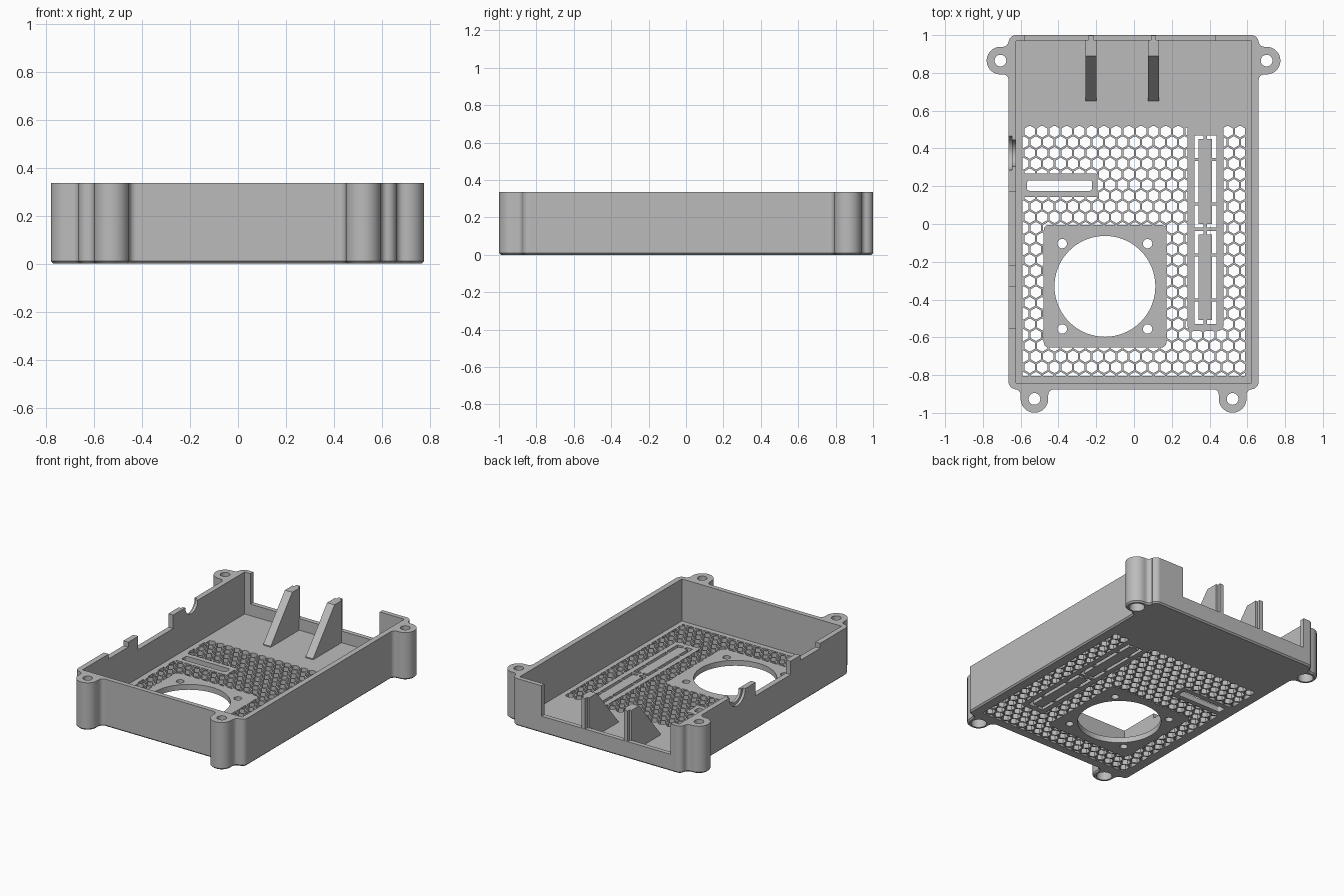
import bpy, bmesh
from math import sin, cos, pi, radians
from mathutils import Vector

old = bpy.data.objects.get("Cube")
if old:
    bpy.data.objects.remove(old, do_unlink=True)

grey = bpy.data.materials.new("matte grey plastic")
grey.use_nodes = True
grey.diffuse_color = (0.5, 0.5, 0.5, 1)
grey.node_tree.nodes["Principled BSDF"].inputs["Base Color"].default_value = (0.5, 0.5, 0.5, 1)

TOP, FLOOR = 0.335, 0.038


# ---------- helpers ----------
def solid(name, outlines, vec, chamfer=0):
    """Extrude one or more closed 3D outlines along vec."""
    bm = bmesh.new()
    for pts in outlines:
        base = bm.faces.new([bm.verts.new(p) for p in pts])
        ext = bmesh.ops.extrude_face_region(bm, geom=[base], use_keep_orig=True)
        new = [g for g in ext["geom"] if isinstance(g, bmesh.types.BMVert)]
        bmesh.ops.translate(bm, verts=new, vec=vec)
    bmesh.ops.recalc_face_normals(bm, faces=bm.faces)
    if chamfer:
        low = [e for e in bm.edges if all(v.co.z < 1e-5 for v in e.verts)]
        bmesh.ops.bevel(bm, geom=low, offset=chamfer, segments=1, affect="EDGES")
    me = bpy.data.meshes.new(name)
    bm.to_mesh(me)
    bm.free()
    me.materials.append(grey)
    ob = bpy.data.objects.new(name, me)
    bpy.context.collection.objects.link(ob)
    return ob


def prism(name, pts, z0, z1, chamfer=0):
    return solid(name, [[(x, y, z0) for x, y in pts]], (0, 0, z1 - z0), chamfer)


def arc(cx, cy, r, a0, a1, n):
    return [(cx + r * cos(radians(a0 + (a1 - a0) * i / n)),
             cy + r * sin(radians(a0 + (a1 - a0) * i / n))) for i in range(n + 1)]


def disc(cx, cy, r, n=32):
    return arc(cx, cy, r, 0, 360, n)[:-1]


def rect(x0, x1, y0, y1, r=0):
    if not r:
        return [(x0, y0), (x1, y0), (x1, y1), (x0, y1)]
    return (arc(x0 + r, y0 + r, r, 180, 270, 8) + arc(x1 - r, y0 + r, r, 270, 360, 8)
            + arc(x1 - r, y1 - r, r, 0, 90, 8) + arc(x0 + r, y1 - r, r, 90, 180, 8))


def activate(ob):
    bpy.ops.object.select_all(action="DESELECT")
    ob.select_set(True)
    bpy.context.view_layer.objects.active = ob


def combine(ob, tool, operation="DIFFERENCE"):
    tool.hide_render = True
    mod = ob.modifiers.new("cut", "BOOLEAN")
    mod.operation, mod.object, mod.solver = operation, tool, "EXACT"
    activate(ob)
    bpy.ops.object.modifier_apply(modifier=mod.name)
    bpy.data.objects.remove(tool, do_unlink=True)


def drill(ob, pts, z0=-0.1, z1=0.5):
    combine(ob, prism("cutter", pts, z0, z1))


# ---------- tray with four screw ears ----------
tray = prism("case_tray", rect(-0.664, 0.66, -0.875, 1.0, 0.04), 0, TOP, 0.01)
ears = [(-0.707, 0.865, 180, 0.043), (0.702, 0.865, 0, 0.042),
        (-0.527, -0.926, 270, 0.051), (0.522, -0.926, 270, 0.051)]


def ear_outline(cx, cy, angle, d, r=0.073, f=0.03):
    half = arc(0, 0, r, 0, 90, 14) + arc(-d + f, r + f, f, 270, 180, 6) + [(-d - 0.02, r + f)]
    local = half + [(u, -v) for u, v in reversed(half[1:])]
    c, s = cos(radians(angle)), sin(radians(angle))
    return [(cx + u * c - v * s, cy + u * s + v * c) for u, v in local]


for e in ears:
    combine(tray, prism("ear", ear_outline(*e), 0, TOP, 0.01), "UNION")
drill(tray, rect(-0.626, 0.622, -0.842, 0.968), FLOOR, 0.5)
for cx, cy, angle, d in ears:
    drill(tray, disc(cx, cy, 0.031))
    drill(tray, disc(cx, cy, 0.05), -0.1, 0.06)

# ---------- openings in the walls ----------
drill(tray, rect(-0.58, 0.43, 0.9, 1.1), 0.12, 0.5)
drill(tray, rect(-0.7, -0.6, -0.22, 0.17), 0.24, 0.5)
drill(tray, rect(-0.7, -0.6, -0.55, -0.33), 0.30, 0.5)
for x, r in ((-0.6, 0.07), (-0.645, 0.09)):
    ring = [(x, y, z) for y, z in disc(0.375, TOP + 0.002, r)]
    combine(tray, solid("jack_cutter", [ring], (-0.07, 0, 0)))

# ---------- honeycomb vent, kept clear of the solid islands ----------
pitch, cell = 0.0655, 0.0317
hexes = []
for row in range(24):
    for col in range(20):
        cx = -0.552 + (col - 0.5 * (row % 2)) * pitch
        cy = 0.49 - row * pitch * 0.866
        if cx < 0.61:
            hexes.append([(x, y, -0.1) for x, y in arc(cx, cy, cell, 30, 330, 5)])
vent = solid("vent_cutter", hexes, (0, 0, 0.25))
combine(vent, prism("vent_area", rect(-0.59, 0.588, -0.806, 0.518), -0.05, 0.1), "INTERSECT")
for island in (rect(-0.478, 0.172, -0.655, -0.004, 0.03),
               rect(-0.62, -0.193, 0.142, 0.267, 0.012),
               rect(0.283, 0.473, -0.567, 0.6, 0.03)):
    drill(vent, island, -0.2, 0.3)
combine(tray, vent)

# ---------- fan opening, screw holes and slots ----------
drill(tray, disc(-0.154, -0.33, 0.267, 72))
for sx in (-1, 1):
    for sy in (-1, 1):
        drill(tray, disc(-0.154 + sx * 0.226, -0.33 + sy * 0.226, 0.025, 24))
drill(tray, rect(-0.566, -0.222, 0.176, 0.231, 0.012))
drill(tray, rect(0.32, 0.437, -0.53, 0.468))

activate(tray)
bpy.ops.object.shade_smooth_by_angle(angle=radians(30))
weighted = tray.modifiers.new("clean shading", "WEIGHTED_NORMAL")
weighted.keep_sharp = True

# ---------- knock-out strips held by thin tabs ----------
for label, y0, y1 in (("rear", 0.0, 0.45), ("front", -0.507, -0.055)):
    prism(label + "_knockout_strip", rect(0.342, 0.414, y0, y1), 0, FLOOR)
    for i, y in enumerate((y0 + 0.105, y1 - 0.108)):
        for side, x0, x1 in (("right", 0.31, 0.345), ("left", 0.41, 0.445)):
            prism(f"{label}_{side}_tab_{i + 1}", rect(x0, x1, y - 0.008, y + 0.008), 0, FLOOR)
prism("strip_cross_tab", rect(0.31, 0.445, -0.037, -0.018), 0, FLOOR)
for label, y0, y1 in (("rear", 0.445, 0.475), ("middle", -0.06, 0.005), ("front", -0.54, -0.5)):
    prism(label + "_spine_tab", rect(0.368, 0.386, y0, y1), 0, FLOOR)

# ---------- sloped support ribs and posts at the back opening ----------
for label, x in (("right", -0.228), ("left", 0.103)):
    side = [(0.65, 0.03), (0.65, 0.045), (0.89, TOP), (0.975, TOP), (0.975, 0.03)]
    solid(label + "_support_rib", [[(x - 0.029, y, z) for y, z in side]], (0.058, 0, 0))
    prism(label + "_rib_post", rect(x - 0.014, x + 0.014, 0.97, 0.998), 0.1, TOP)
